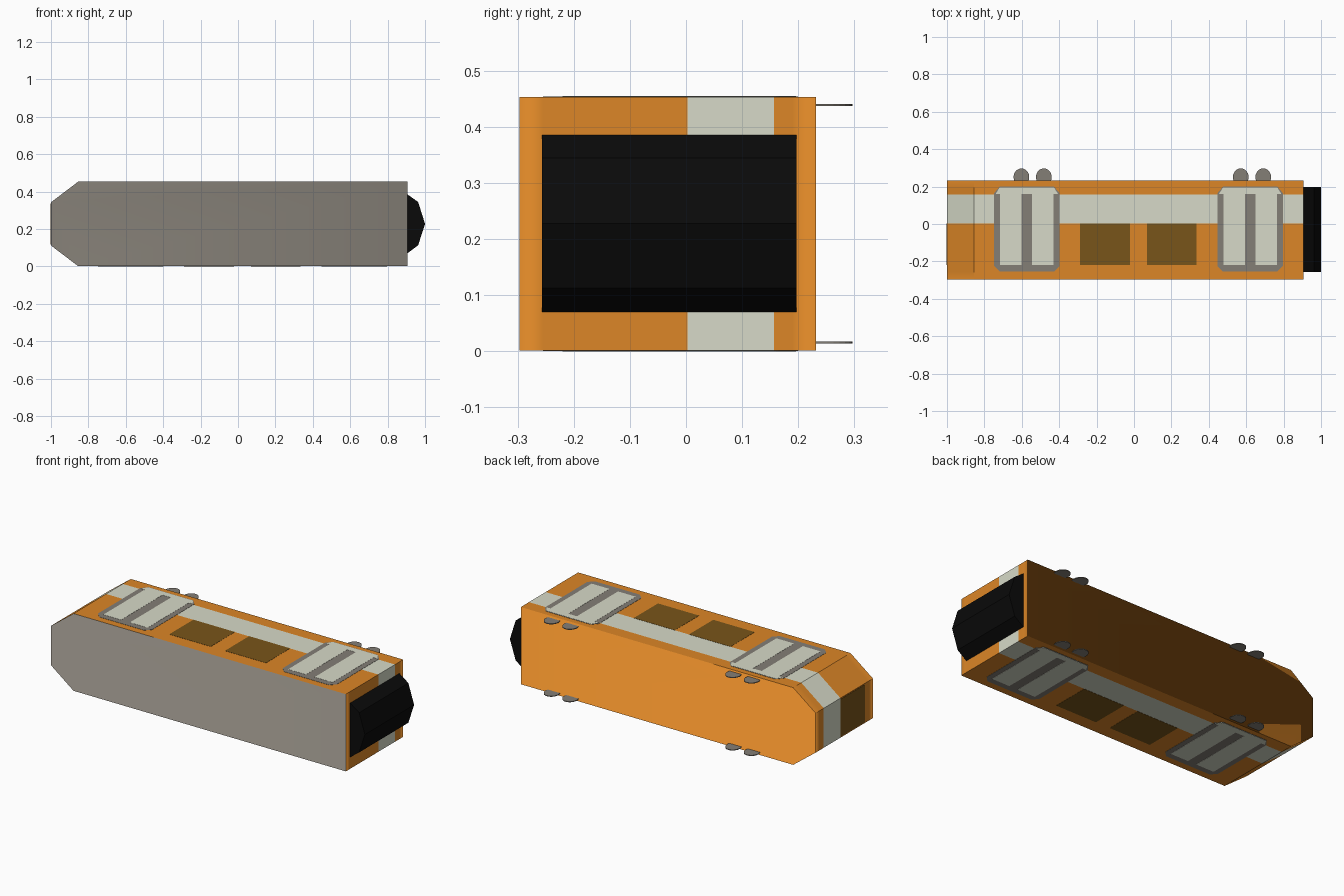
import bpy, bmesh, math
from mathutils import Vector

if "Cube" in bpy.data.objects:
    bpy.data.objects.remove(bpy.data.objects["Cube"])


def material(name, rgb):
    m = bpy.data.materials.new(name)
    m.diffuse_color = (*rgb, 1)
    m.use_nodes = True
    m.node_tree.nodes["Principled BSDF"].inputs["Base Color"].default_value = m.diffuse_color
    return m


ORANGE = material("orange_paint", (0.72, 0.24, 0.02))
CREAM = material("cream_paint", (0.68, 0.70, 0.58))
GREY = material("warm_grey", (0.23, 0.21, 0.18))
BROWN = material("tinted_glass", (0.19, 0.09, 0.01))
BLACK = material("black_rubber", (0.003, 0.003, 0.003))
MID = 0.2275  # mid height of the car


def finish(name, bm, *mats):
    bmesh.ops.recalc_face_normals(bm, faces=bm.faces)
    me = bpy.data.meshes.new(name)
    bm.to_mesh(me)
    bm.free()
    ob = bpy.data.objects.new(name, me)
    bpy.context.collection.objects.link(ob)
    for m in mats:
        me.materials.append(m)
    return ob


def loft(profile, ys, mats=None):
    """Extrude an (x, z) profile through the given y stations."""
    bm = bmesh.new()
    rings = [[bm.verts.new((x, y, z)) for x, z in profile] for y in ys]
    n = len(profile)
    for k in range(len(ys) - 1):
        for i in range(n):
            j = (i + 1) % n
            f = bm.faces.new((rings[k][i], rings[k][j], rings[k + 1][j], rings[k + 1][i]))
            f.material_index = mats[k] if mats else 0
    return bm, bm.faces.new(rings[0]), bm.faces.new(rings[-1])


def plate(name, outline, z, thick, mat):
    """Thin flat panel from an (x, y) outline."""
    bm = bmesh.new()
    f = bm.faces.new([bm.verts.new((x, y, z - thick / 2)) for x, y in outline])
    r = bmesh.ops.extrude_face_region(bm, geom=[f])
    verts = [v for v in r["geom"] if isinstance(v, bmesh.types.BMVert)]
    bmesh.ops.translate(bm, verts=verts, vec=(0, 0, thick))
    return finish(name, bm, mat)


def rect(x0, x1, y0, y1):
    return [(x0, y0), (x1, y0), (x1, y1), (x0, y1)]


# Car body: wedge-nosed profile, banded by colour along y
profile = [(-1, 0.112), (-0.855, 0.002), (0.905, 0.002),
           (0.905, 0.453), (-0.855, 0.453), (-1, 0.343)]
bm, roof, floor = loft(profile, [-0.297, -0.255, 0.003, 0.157, 0.19, 0.232], [0, 0, 1, 0, 0])
roof.material_index = 2
bmesh.ops.inset_individual(bm, faces=[roof, floor], thickness=0.045)
for f in bm.faces:
    f.smooth = True
    if all(abs(v.co.y + 0.297) < 1e-4 for v in f.verts):
        f.material_index = 2
for e in bm.edges:
    d = e.verts[0].co - e.verts[1].co
    if abs(d.x) < 1e-5 and abs(d.z) < 1e-5:
        e.smooth = False
finish("car_body", bm, ORANGE, CREAM, GREY)

# Gangway bellows at the rear end
bm, _, _ = loft([(0.9, 0.07), (0.905, 0.07), (0.963, 0.113), (1.0, MID),
                 (0.963, 0.345), (0.905, 0.386), (0.9, 0.386)], [-0.257, 0.197])
finish("gangway_bellows", bm, BLACK)

# Nose windscreen
bm, _, _ = loft([(-1.0015, 0.118), (-0.99, 0.118), (-0.99, 0.337), (-1.0015, 0.337)], [-0.22, 0.003])
finish("nose_windscreen", bm, BROWN)

# Windows, doors and wheels on both sides
for side, s in (("upper", 1), ("lower", -1)):
    def z(d):
        return MID + s * (0.2255 + d)

    for i, (a, b) in enumerate([(-0.29, -0.022), (0.07, 0.335)]):
        plate(f"{side}_window_{i}", rect(a, b, -0.22, 0.003), z(0), 0.002, BROWN)

    for i, cx in enumerate((-0.573, 0.621)):
        w, c = 0.175, 0.03
        frame = [(cx - w + c, -0.255), (cx + w - c, -0.255), (cx + w, -0.225), (cx + w, 0.165),
                 (cx + w - c, 0.2), (cx - w + c, 0.2), (cx - w, 0.165), (cx - w, -0.225)]
        plate(f"{side}_door_frame_{i}", frame, z(0), 0.0024, GREY)
        for k in (-1, 1):
            leaf = rect(*sorted((cx + k * 0.028, cx + k * 0.143)), -0.22, 0.16)
            plate(f"{side}_door_leaf_{i}_{'left' if k < 0 else 'right'}", leaf, z(0.0005), 0.003, CREAM)
        step = [(cx - w + 0.008, 0.16), (cx + w - 0.008, 0.16), (cx + w - c, 0.196), (cx - w + c, 0.196)]
        plate(f"{side}_door_step_{i}", step, z(0.0005), 0.003, CREAM)

    for i, cx in enumerate((-0.602, -0.482, 0.571, 0.691)):
        disc = [(cx + 0.042 * math.cos(t * math.pi / 12), 0.251 + 0.046 * math.sin(t * math.pi / 12))
                for t in range(24)]
        plate(f"{side}_wheel_{i}", disc, MID + s * 0.2115, 0.004, GREY)
